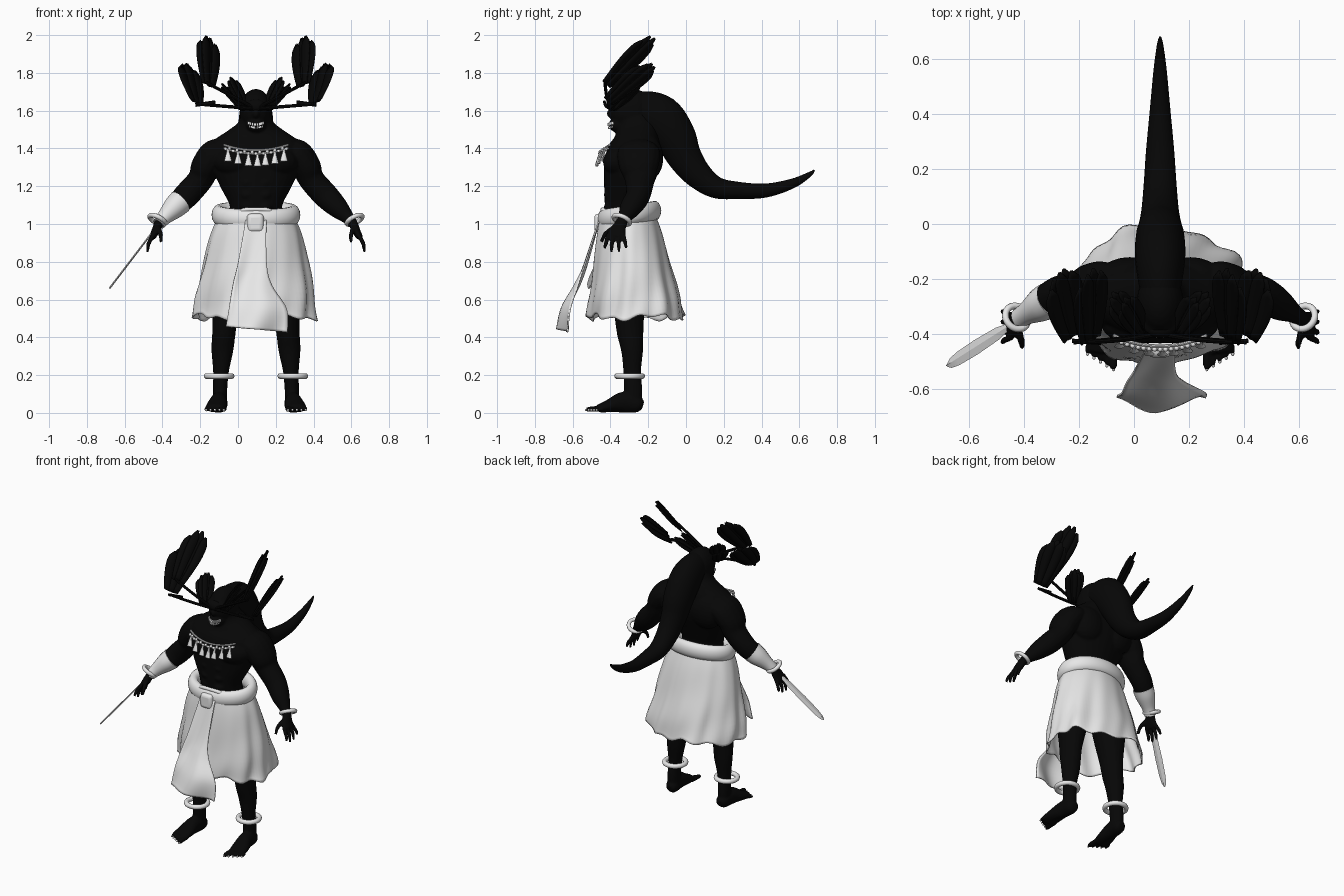
import bpy, bmesh, math
from mathutils import Vector, Matrix

if "Cube" in bpy.data.objects:
    bpy.data.objects.remove(bpy.data.objects["Cube"])
CX = 0.095  # the body's middle plane


def material(name, v):
    m = bpy.data.materials.new(name)
    m.use_nodes = True
    m.diffuse_color = (v, v, v, 1)
    m.node_tree.nodes["Principled BSDF"].inputs["Base Color"].default_value = (v, v, v, 1)
    return m


BLACK = material("black skin", 0.002)
WHITE = material("pale cloth", 0.8)


def spline(rows, steps=5):
    """Catmull-Rom through tuples of any length."""
    pts = [Vector(r) for r in rows]
    out = []
    for i in range(len(pts) - 1):
        a, b, c, d = pts[max(i - 1, 0)], pts[i], pts[i + 1], pts[min(i + 2, len(pts) - 1)]
        for k in range(steps):
            t = k / steps
            out.append(0.5 * (2 * b + (c - a) * t + (2 * a - 5 * b + 4 * c - d) * t * t
                              + (3 * b - a - 3 * c + d) * t ** 3))
    return out + [pts[-1]]


def sheet(bm, rows, around=False, closed=False, caps=False):
    """Skin a grid of points with quads."""
    vs = [[bm.verts.new(p) for p in r] for r in rows]
    n, m = len(vs), len(vs[0])
    for i in range(n if closed else n - 1):
        for j in range(m if around else m - 1):
            k, l = (i + 1) % n, (j + 1) % m
            bm.faces.new((vs[i][j], vs[i][l], vs[k][l], vs[k][j]))
    if caps:
        bm.faces.new(vs[0][::-1])
        bm.faces.new(vs[-1])


def tube(bm, rows, ref=(1, 0, 0), sides=16, steps=5):
    """Rows are x, y, z, radius along ref, radius across it."""
    pts = spline(rows, steps)
    rings = []
    for i, p in enumerate(pts):
        t = (pts[min(i + 1, len(pts) - 1)].to_3d() - pts[max(i - 1, 0)].to_3d()).normalized()
        u = (Vector(ref) - t * t.dot(Vector(ref))).normalized()
        w = t.cross(u)
        rings.append([p.to_3d() + u * p[3] * math.cos(a) + w * p[4] * math.sin(a)
                      for a in (math.tau * j / sides for j in range(sides))])
    sheet(bm, rings, around=True, caps=True)


def ball(bm, c, r):
    bmesh.ops.create_uvsphere(bm, u_segments=20, v_segments=12, radius=1,
                              matrix=Matrix.Translation(c) @ Matrix.Diagonal((*r, 1)))


def box(bm, c, size):
    bmesh.ops.create_cube(bm, size=1, matrix=Matrix.Translation(c) @ Matrix.Diagonal((*size, 1)))


def torus(bm, c, R, r, axis=(0, 0, 1)):
    q = Vector((0, 0, 1)).rotation_difference(Vector(axis))
    sheet(bm, [[Vector(c) + q @ Vector(((R + r * math.cos(b)) * math.cos(a),
                                        (R + r * math.cos(b)) * math.sin(a), r * math.sin(b)))
                for b in (math.tau * j / 10 for j in range(10))]
               for a in (math.tau * i / 32 for i in range(32))], around=True, closed=True)


def finish(name, bm, mat, thick=0, angle=40):
    bmesh.ops.recalc_face_normals(bm, faces=bm.faces)
    me = bpy.data.meshes.new(name)
    bm.to_mesh(me)
    bm.free()
    ob = bpy.data.objects.new(name, me)
    bpy.context.collection.objects.link(ob)
    me.materials.append(mat)
    bpy.context.view_layer.objects.active = ob
    ob.select_set(True)
    bpy.ops.object.shade_smooth_by_angle(angle=math.radians(angle))
    ob.select_set(False)
    if thick:
        mod = ob.modifiers.new("thickness", 'SOLIDIFY')
        mod.thickness, mod.offset = thick, 0
    return ob


def side_rows(s, rows):
    return [(CX + s * r[0], *r[1:]) for r in rows]


# Body: overlapping muscles fused into one skin
bm = bmesh.new()
tube(bm, side_rows(1, [(0, -.3, .9, .17, .13), (0, -.31, 1.03, .145, .115), (0, -.32, 1.1, .14, .11),
                       (0, -.31, 1.19, .185, .125), (0, -.29, 1.3, .235, .145), (0, -.27, 1.38, .25, .145),
                       (0, -.26, 1.44, .225, .125), (0, -.26, 1.49, .155, .11), (0, -.265, 1.53, .1, .1),
                       (0, -.27, 1.57, .082, .1), (0, -.27, 1.62, .07, .09)]), sides=28)
ball(bm, (CX, -.285, 1.6), (.085, .12, .115))      # skull
ball(bm, (CX, -.345, 1.525), (.055, .065, .045))   # jaw
ball(bm, (CX, -.385, 1.585), (.022, .035, .03))    # nose
ball(bm, (CX, -.355, 1.63), (.075, .055, .03))     # brow
for s in (-1, 1):
    ball(bm, (CX + s * .1, -.335, 1.33), (.125, .105, .085))  # chest
    ball(bm, (CX + s * .11, -.2, 1.35), (.12, .08, .12))      # shoulder blade
    for k in range(3):
        ball(bm, (CX + s * .045, -.39, 1.09 + .065 * k), (.045, .045, .036))
    tube(bm, side_rows(s, [(.15, -.25, 1.385, .1, .06), (.215, -.25, 1.37, .115, .08),
                           (.265, -.25, 1.305, .105, .078), (.295, -.245, 1.235, .08, .068),
                           (.37, -.255, 1.15, .065, .068), (.435, -.295, 1.085, .057, .056),
                           (.485, -.325, 1.035, .036, .036), (.515, -.345, 1.0, .032, .025),
                           (.535, -.365, .955, .048, .021), (.55, -.372, .93, .044, .018)]), ref=(0, 1, 0))
    # Fingers and thumb
    for y, z in ((-.432, .87), (-.395, .848), (-.355, .85), (-.315, .87)):
        y0 = -.372 + (y + .374) * .7
        tube(bm, side_rows(s, [(.54, y0, .945, .011, .012), (.567, y0 + (y - y0) * .6, .9, .011, .012),
                               (.575, y, z, .008, .008)]), ref=(0, 1, 0), sides=8, steps=3)
    tube(bm, side_rows(s, [(.52, -.375, .98, .018, .016), (.505, -.425, .95, .013, .013),
                           (.503, -.448, .905, .01, .01)]), ref=(0, 1, 0), sides=8, steps=3)
    # Leg and foot
    tube(bm, side_rows(s, [(.1, -.29, .98, .1, .11), (.14, -.3, .75, .105, .11), (.163, -.3, .52, .07, .08),
                           (.17, -.295, .42, .062, .07), (.178, -.285, .33, .058, .058),
                           (.185, -.285, .22, .042, .047), (.19, -.28, .12, .038, .049),
                           (.19, -.28, .05, .037, .045)]))
    tube(bm, side_rows(s, [(.19, -.228, .038, .022, .022), (.19, -.255, .045, .04, .044),
                           (.197, -.33, .056, .044, .056), (.208, -.41, .036, .056, .034),
                           (.214, -.465, .023, .054, .021)]))
    for k in range(5):
        x, y = .17 + .0235 * k, -.528 + .014 * k
        r = .015 if k == 0 else .01
        tube(bm, side_rows(s, [(x, -.44, .022, r, r), (x, y + .02, .02, r, r), (x, y, .014, r * .7, r * .8)]),
             sides=8, steps=3)
body = finish("body", bm, BLACK)
mod = body.modifiers.new("fuse", 'REMESH')
mod.mode, mod.voxel_size, mod.use_smooth_shade = 'VOXEL', .007, True
mod = body.modifiers.new("soften", 'SMOOTH')
mod.factor, mod.iterations = .5, 3

# Long tail sweeping back from the head
bm = bmesh.new()
tube(bm, [(CX, y, z, a, b) for y, z, a, b in (
    (-.33, 1.615, .05, .05), (-.25, 1.61, .072, .095), (-.14, 1.565, .09, .12), (-.06, 1.465, .09, .11),
    (-.01, 1.36, .078, .092), (.06, 1.265, .067, .075), (.155, 1.195, .059, .058), (.27, 1.178, .051, .046),
    (.42, 1.177, .037, .037), (.56, 1.213, .024, .026), (.65, 1.26, .012, .014), (.68, 1.285, .004, .004))],
    sides=24)
finish("head_tail", bm, BLACK)

# Teeth and nails
bm = bmesh.new()
for k in range(-4, 5):
    y, z = -.409 + k * k * .0012, k * k * .0005
    box(bm, (CX + k * .0098, y, 1.527 + z), (.0085, .014, .015))
    box(bm, (CX + k * .0085, y + .002, 1.509 + z), (.007, .014, .011))
finish("teeth", bm, WHITE)
bm = bmesh.new()
for s in (-1, 1):
    for k in range(5):
        ball(bm, (CX + s * (.17 + .0235 * k), -.528 + .014 * k, .015), (.006, .008, .006))
finish("toenails", bm, WHITE)


# Headdress: flat plumes of overlapping vanes, carried on spokes
def plume(bm, s, base, tip, width, vanes=4):
    b, t = Vector(base), Vector(tip)
    out = Vector((.75, -.45, .45))
    d = (t - b).normalized()
    w = (out - d * out.dot(d)).normalized()
    n = d.cross(w)
    for k in range(vanes):
        f = k / (vanes - 1) - .5
        length = (t - b).length * (1 - .5 * f * f - .08 * f)
        rows = []
        for i in range(9):
            q = i / 8
            c = b + d * length * q + w * width * f * (.45 + .4 * math.sin(q * 2.2)) + n * .006 * (k % 2)
            h = width * .26 * (.5 + .6 * q) * math.sqrt(max(1 - q ** 6, .03))
            rows.append([(CX + s * p.x, p.y, p.z) for p in (c - w * h, c + n * .005, c + w * h)])
        sheet(bm, rows)


bm = bmesh.new()
for s in (-1, 1):
    plume(bm, s, (.25, -.425, 1.74), (.25, -.175, 1.995), .12)
    plume(bm, s, (.315, -.41, 1.65), (.365, -.18, 1.85), .13, 5)
    plume(bm, s, (.06, -.4, 1.63), (.13, -.28, 1.78), .08)
    plume(bm, s, (.07, -.39, 1.61), (.175, -.26, 1.745), .08)
finish("headdress_plumes", bm, BLACK, thick=.007)
bm = bmesh.new()
for s in (-1, 1):
    for x, z in ((.265, 1.75), (.315, 1.635)):
        tube(bm, side_rows(s, [(0, -.4, 1.61, .009, .009), (x * .5, -.42, .805 + z / 2, .009, .009),
                               (x, -.43, z, .008, .008)]), ref=(0, 1, 0), sides=8)
    tube(bm, side_rows(s, [(.215, -.432, 1.645, .008, .01), (.32, -.425, 1.63, .008, .01)]),
         ref=(0, 1, 0), sides=8)
ball(bm, (CX, -.385, 1.625), (.05, .03, .035))
finish("headdress_frame", bm, BLACK)


# Necklace with tassels
def chest_y(x):
    return -.275 - .178 * math.sqrt(1 - (x / .27) ** 2)


def drop_z(x):
    return 1.372 + x * x


bm = bmesh.new()
for lift in (0, .018):
    tube(bm, [(CX + x, chest_y(x) + lift * .5, drop_z(x) + lift, .006, .006)
              for x in (k * .034 for k in range(-5, 6))], ref=(0, 0, 1), sides=8)
for k in range(-8, 9):
    x = k * .02
    ball(bm, (CX + x, chest_y(x) - .003, drop_z(x) + .008 * (k % 2)), (.009, .009, .009))
for x in (-.148, -.095, -.04, .008, .05, .1, .148):
    y, z = chest_y(x), drop_z(x) - .25 * (.15 - abs(x)) ** 2
    tube(bm, [(CX + x, y - .005, z, .006, .005), (CX + x, y - .012, z - .02, .01, .006),
              (CX + x, y - .022, z - .062, .02, .008)], sides=8, steps=3)
finish("necklace", bm, WHITE)

# Bangles, anklets and the wrapped forearm
for s, label in ((-1, "right"), (1, "left")):
    bm = bmesh.new()
    torus(bm, (CX + s * .522, -.34, 1.022), .045, .0125, (s * .42, -.36, -.83))
    finish(label + "_bangle", bm, WHITE)
    bm = bmesh.new()
    torus(bm, (CX + s * .195, -.298, .195), .066, .0155)
    finish(label + "_anklet", bm, WHITE)
bm = bmesh.new()
tube(bm, side_rows(-1, [(.4, -.275, 1.118, .066, .066), (.435, -.295, 1.085, .062, .06),
                        (.485, -.325, 1.035, .042, .041), (.515, -.345, 1.0, .038, .033)]), ref=(0, 1, 0))
finish("forearm_wrap", bm, WHITE)

# Blade in the right hand
bm = bmesh.new()
a, b = Vector((-.42, -.35, 1.0)), Vector((-.68, -.515, .66))
d = (b - a).normalized()
w = (Vector((0, 1, 0)) - d * d.y).normalized()
n = d.cross(w)
sheet(bm, [[a + (b - a) * q + w * h, a + (b - a) * q + n * .005, a + (b - a) * q - w * h,
            a + (b - a) * q - n * .005]
           for q, h in ((0, .012), (.2, .016), (.3, .024), (.6, .028), (.85, .025), (.95, .018), (1, .005))],
      around=True, caps=True)
finish("blade", bm, WHITE, angle=20)

# Skirt with deepening folds and an uneven hem
bm = bmesh.new()
rows = []
for i, p in enumerate(spline([(1.06, .185, .14, -.31), (.95, .235, .168, -.3), (.78, .277, .2, -.285),
                              (.62, .307, .232, -.27), (.505, .32, .25, -.262)], 5)):
    t = i / 20
    ring = []
    for j in range(96):
        g = math.tau * j / 96
        fold = 1 + t * (.03 * math.sin(9 * g + 3 * t) + .025 * math.sin(5 * g + 1 - 3 * t)
                        + .025 * math.sin(14 * g + 6 * t) + .015 * math.sin(3 * g + 14 * t))
        hem = t * t * (.012 * math.sin(4 * g) + .01 * math.sin(11 * g + 1))
        ring.append((CX + p[1] * fold * math.cos(g), p[3] + p[2] * fold * math.sin(g), p[0] + hem))
    rows.append(ring)
sheet(bm, rows, around=True)
finish("skirt", bm, WHITE, thick=.008, angle=60)

# Belt, higher at the back
bm = bmesh.new()
rows = []
for g in (math.tau * i / 48 for i in range(48)):
    rows.append([(CX + (.2 + .035 * math.cos(h)) * math.cos(g), -.3 + (.135 + .034 * math.cos(h)) * math.sin(g),
                  1.048 + .022 * math.sin(g) + .052 * math.sin(h))
                 for h in (math.tau * j / 14 for j in range(14))])
sheet(bm, rows, around=True, closed=True)
finish("belt", bm, WHITE)
bm = bmesh.new()
box(bm, (CX - .003, -.455, 1.005), (.09, .06, .1))
ob = finish("belt_knot", bm, WHITE)
mod = ob.modifiers.new("round", 'BEVEL')
mod.width, mod.segments = .022, 4
bm = bmesh.new()
tube(bm, side_rows(1, [(-.08, -.425, 1.06, .015, .018), (-.05, -.44, 1.075, .012, .012),
                       (.05, -.44, 1.075, .012, .012), (.08, -.425, 1.06, .015, .018)]), ref=(0, 1, 0))
finish("belt_clasp", bm, WHITE)

# Loose front cloth blowing forward
bm = bmesh.new()
rows = []
for i, p in enumerate(spline([(.04, .15, 1.02, -.46), (.0, .152, .79, -.53), (-.025, .18, .68, -.575),
                              (-.045, .258, .56, -.635), (-.063, .262, .442, -.655)], 6)):
    t = i / 24
    rows.append([(p[0] + (p[1] - p[0]) * u, p[3] + .03 * t * math.sin(6.5 * u + 4 * t - 2),
                  p[2] + .03 * t * (.5 - u)) for u in (k / 16 for k in range(17))])
sheet(bm, rows)
finish("front_cloth", bm, WHITE, thick=.008, angle=60)
